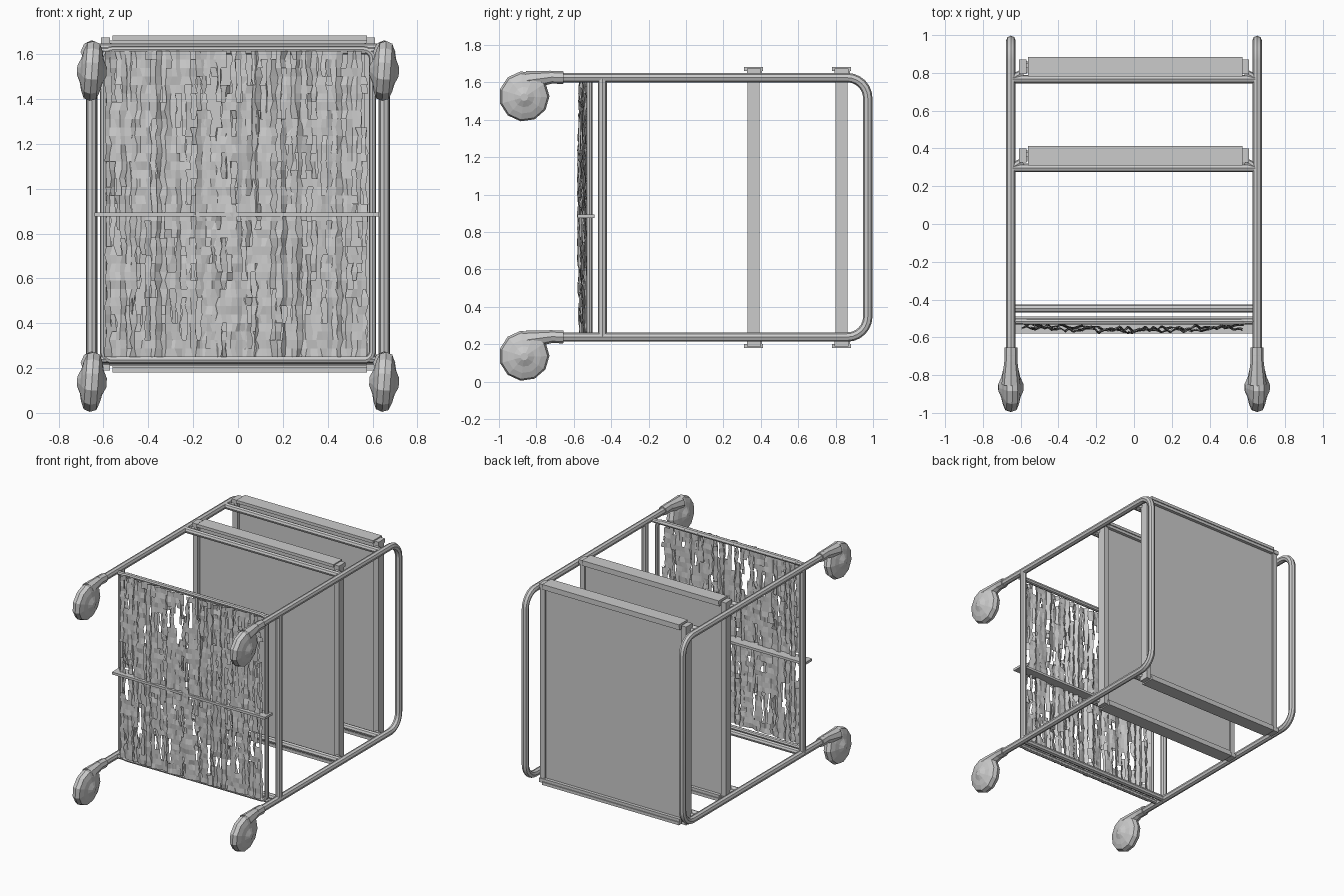
import bpy, bmesh, math, random
from mathutils import Vector, Matrix

random.seed(4)
if "Cube" in bpy.data.objects:
    bpy.data.objects.remove(bpy.data.objects["Cube"])

grey = bpy.data.materials.new("plain grey")
grey.use_nodes = True
COLOUR = (0.6, 0.6, 0.6, 1)
grey.diffuse_color = COLOUR
grey.node_tree.nodes["Principled BSDF"].inputs["Base Color"].default_value = COLOUR


def finish(name, bm, smooth=False):
    bmesh.ops.recalc_face_normals(bm, faces=bm.faces)
    mesh = bpy.data.meshes.new(name)
    bm.to_mesh(mesh)
    bm.free()
    mesh.materials.append(grey)
    obj = bpy.data.objects.new(name, mesh)
    bpy.context.collection.objects.link(obj)
    if smooth:
        bpy.ops.object.select_all(action='DESELECT')
        obj.select_set(True)
        bpy.context.view_layer.objects.active = obj
        bpy.ops.object.shade_smooth_by_angle(angle=math.radians(40))
    return obj


def box(name, x, y, z):
    bm = bmesh.new()
    bmesh.ops.create_cube(bm, size=1)
    for v in bm.verts:
        for i, (lo, hi) in enumerate((x, y, z)):
            v.co[i] = hi if v.co[i] > 0 else lo
    return finish(name, bm)


def tube(name, points, radius, closed=False):
    # Round bar along a polyline, turned into a mesh
    curve = bpy.data.curves.new(name, 'CURVE')
    curve.dimensions = '3D'
    curve.bevel_depth = radius
    curve.bevel_resolution = 2
    curve.use_fill_caps = True
    spline = curve.splines.new('POLY')
    spline.points.add(len(points) - 1)
    for p, co in zip(spline.points, points):
        p.co = (*co, 1)
    spline.use_cyclic_u = closed
    temp = bpy.data.objects.new(name + "_path", curve)
    bpy.context.collection.objects.link(temp)
    bpy.context.view_layer.update()
    mesh = bpy.data.meshes.new_from_object(
        temp.evaluated_get(bpy.context.evaluated_depsgraph_get()))
    bpy.data.objects.remove(temp)
    bm = bmesh.new()
    bm.from_mesh(mesh)
    bpy.data.meshes.remove(mesh)
    return finish(name, bm, True)


def arc(cy, cz, r, start, end, steps=6):
    angles = [math.radians(start + (end - start) * i / steps) for i in range(steps + 1)]
    return [(cy + r * math.cos(a), cz + r * math.sin(a)) for a in angles]


SIDE, LOW, HIGH, BACK = 0.652, 0.238, 1.625, 0.972
FRONT, BEND = -0.68, 0.11

# Side loops and their front uprights
for side, sx in (("left", 1), ("right", -1)):
    x = sx * SIDE
    path = [(FRONT, LOW)]
    path += arc(BACK - BEND, LOW + BEND, BEND, -90, 0)
    path += arc(BACK - BEND, HIGH - BEND, BEND, 0, 90)
    path += [(FRONT, HIGH)]
    tube(side + "_side_loop", [(x, y, z) for y, z in path], 0.025)
    tube(side + "_upright", [(x, -0.447, LOW), (x, -0.447, HIGH)], 0.024)


# Casters: faceted wheel, fork, collar
def caster(name, x, z):
    cy, cz, sides = -0.865, z - 0.1, 11
    profile = [(-0.066, 0.02), (-0.05, 0.055), (-0.042, 0.09), (-0.028, 0.125), (0, 0.135),
               (0.028, 0.125), (0.042, 0.09), (0.05, 0.055), (0.066, 0.02)]
    bm = bmesh.new()
    rings = []
    for px, r in profile:
        rings.append([bm.verts.new((px, r * math.cos(i * math.tau / sides),
                                    r * math.sin(i * math.tau / sides)))
                      for i in range(sides)])
    for a, b in zip(rings, rings[1:]):
        for i in range(sides):
            j = (i + 1) % sides
            bm.faces.new((a[i], a[j], b[j], b[i]))
    bm.faces.new(rings[0])
    bm.faces.new(rings[-1])
    turn = Matrix.Rotation(math.radians(4), 4, 'Y')
    bmesh.ops.transform(bm, matrix=Matrix.Translation((x, cy, cz)) @ turn, verts=bm.verts)
    finish(name + "_wheel", bm)

    # Tapered fork from wheel centre up to the socket
    bm = bmesh.new()
    start, end = Vector((x, -0.85, z - 0.015)), Vector((x, -0.69, z + 0.006))
    axis = end - start
    place = Matrix.Translation((start + end) / 2) @ axis.to_track_quat('Z', 'Y').to_matrix().to_4x4()
    bmesh.ops.create_cone(bm, cap_ends=True, segments=8, radius1=0.05, radius2=0.03,
                          depth=axis.length, matrix=place)
    finish(name + "_fork", bm)
    tube(name + "_collar", [(x, -0.73, z + 0.003), (x, -0.655, z)], 0.034)


for side, sx in (("left", 1), ("right", -1)):
    for level, z in (("lower", LOW), ("upper", HIGH)):
        caster(level + "_" + side + "_caster", sx * SIDE, z)


# Two trays with end flanges, support bars and corner brackets
for tray, y in (("back", 0.83), ("middle", 0.36)):
    box(tray + "_tray_panel", (-0.58, 0.58), (y - 0.005, y + 0.022), (0.21, 1.66))
    for side, sx in (("left", 1), ("right", -1)):
        box(tray + "_tray_" + side + "_rim", sorted((sx * 0.565, sx * 0.605)),
            (y - 0.03, y + 0.033), (0.215, 1.65))
    for level, z, sz in (("lower", LOW, -1), ("upper", HIGH, 1)):
        name = tray + "_tray_" + level
        tube(name + "_bar", [(-SIDE, y - 0.063, z), (SIDE, y - 0.063, z)], 0.022)
        box(name + "_flange", (-0.56, 0.575), (y - 0.05, y + 0.053),
            sorted((z + sz * 0.036, z + sz * 0.058)))
        box(name + "_edge", (-0.56, 0.575), (y + 0.022, y + 0.046),
            sorted((z + sz * 0.015, z + sz * 0.04)))
        for side, sx in (("left", 1), ("right", -1)):
            box(name + "_" + side + "_bracket", sorted((sx * 0.57, sx * 0.61)),
                (y - 0.035, y + 0.04), sorted((z + sz * 0.02, z + sz * 0.05)))
            tube(name + "_" + side + "_pin",
                 [(sx * 0.59, y - 0.03, z), (sx * SIDE, y - 0.063, z)], 0.02)

# Front cross bar and round-cornered wire frame
tube("front_cross_bar", [(-SIDE, -0.447, LOW), (SIDE, -0.447, LOW)], 0.022)
frame = (arc(0.56, 0.275, 0.04, -90, 0) + arc(0.56, 1.58, 0.04, 0, 90)
         + arc(-0.56, 1.58, 0.04, 90, 180) + arc(-0.56, 0.275, 0.04, 180, 270))
tube("basket_frame", [(x, -0.517, z) for x, z in frame], 0.016, True)
for level, z in (("lower", LOW), ("upper", 1.615)):
    tube(level + "_basket_rod", [(-0.63, -0.515, z), (0.63, -0.515, z)], 0.016)
box("basket_middle_bar", (-0.64, 0.63), (-0.58, -0.49), (0.875, 0.893))

# Rumpled, torn front sheet made of two layers of ragged vertical strips
COLS, ROWS = 52, 36


def torn_sheet(name, depth, tear):
    bm = bmesh.new()
    grid = []
    for c in range(COLS + 1):
        column = []
        wave = random.uniform(-0.012, 0.012)
        for r in range(ROWS + 1):
            u, v = c / COLS, r / ROWS
            bulge = 0.022 * math.sin(math.pi * u) + 0.008 * math.sin(math.pi * v)
            x = -0.59 + 1.165 * u + random.uniform(-0.007, 0.007)
            y = depth - bulge + wave + random.uniform(-0.005, 0.005)
            column.append(bm.verts.new((x, y, 0.25 + 1.365 * v)))
        grid.append(column)
    for c in range(COLS):
        hole = 0
        for r in range(ROWS):
            if hole == 0 and random.random() < tear:
                hole = random.randint(2, 7)
            if hole > 0:
                hole -= 1
                continue
            bm.faces.new((grid[c][r], grid[c + 1][r], grid[c + 1][r + 1], grid[c][r + 1]))
    loose = [v for v in bm.verts if not v.link_faces]
    bmesh.ops.delete(bm, geom=loose, context='VERTS')
    finish(name, bm)


torn_sheet("front_sheet_outer", -0.54, 0.09)
torn_sheet("front_sheet_inner", -0.527, 0.09)
